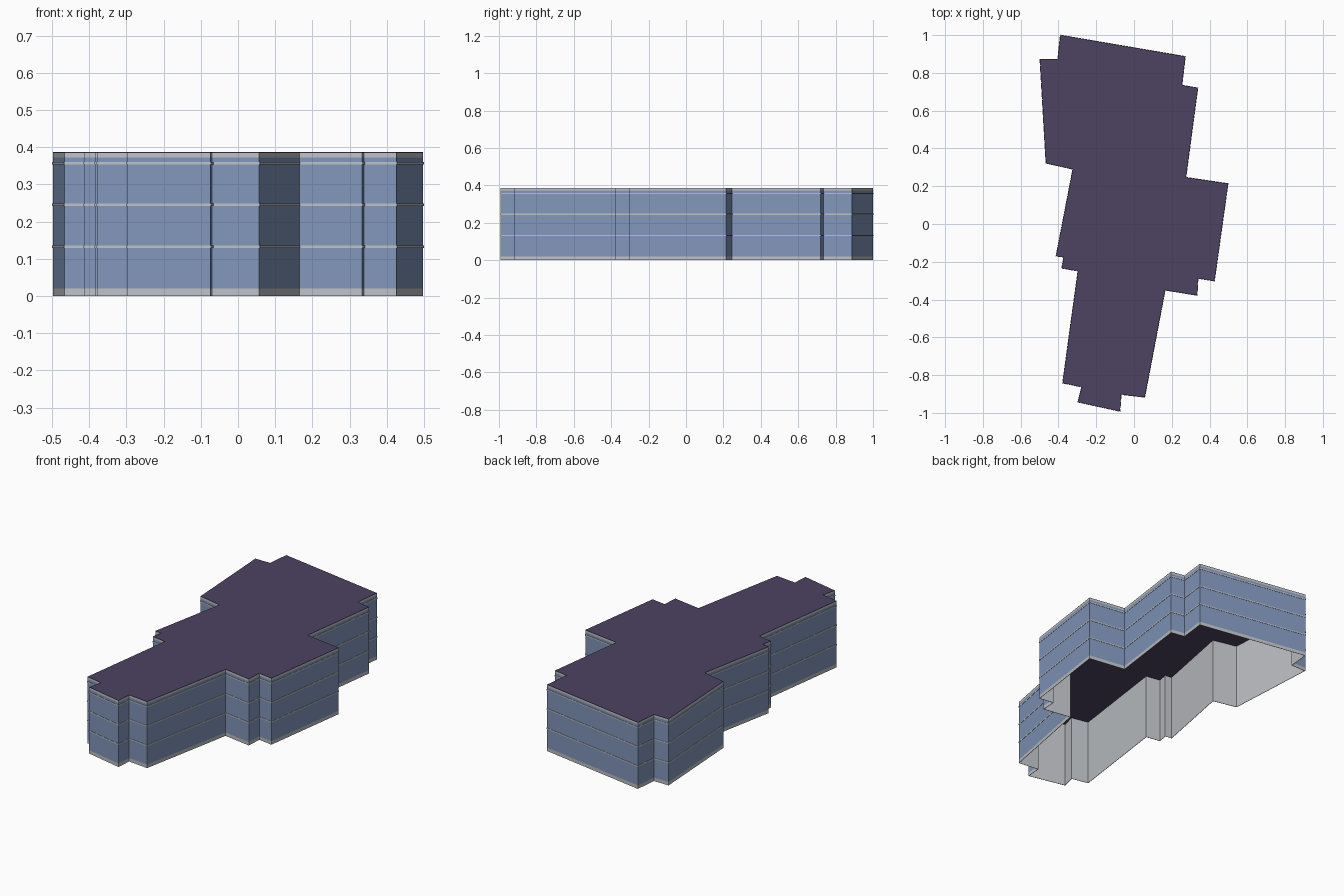
import bpy
import bmesh
from mathutils import Vector

cube = bpy.data.objects.get("Cube")
if cube:
    bpy.data.objects.remove(cube, do_unlink=True)

# Footprint, clockwise from the back corner
OUTLINE = [
    (-0.39, 1.0), (0.272, 0.887), (0.254, 0.735), (0.338, 0.72), (0.275, 0.247),
    (0.498, 0.214), (0.426, -0.302), (0.339, -0.288), (0.334, -0.378), (0.165, -0.35),
    (0.057, -0.917), (-0.068, -0.903), (-0.074, -0.992), (-0.297, -0.943), (-0.277, -0.863),
    (-0.378, -0.842), (-0.297, -0.249), (-0.383, -0.234), (-0.372, -0.175), (-0.413, -0.17),
    (-0.324, 0.29), (-0.466, 0.322), (-0.498, 0.871), (-0.404, 0.871),
]
HEIGHT = 0.387


def srgb(*rgb):
    return [((c / 255 + 0.055) / 1.055) ** 2.4 for c in rgb] + [1.0]


def material(name, colour):
    mat = bpy.data.materials.new(name)
    mat.use_nodes = True
    mat.diffuse_color = colour
    mat.node_tree.nodes["Principled BSDF"].inputs["Base Color"].default_value = colour
    return mat


glass = material("blue glass", srgb(130, 151, 188))
trim = material("light grey trim", srgb(190, 193, 197))
roofing = material("dark purple roofing", srgb(77, 66, 98))


def offset_outline(distance):
    """Footprint moved outward by a distance, with mitred corners."""
    points = [Vector(p) for p in OUTLINE]
    result = []
    for i, p in enumerate(points):
        before = (p - points[i - 1]).normalized()
        after = (points[(i + 1) % len(points)] - p).normalized()
        n1 = Vector((-before.y, before.x))
        n2 = Vector((-after.y, after.x))
        result.append(p + (n1 + n2) * distance / (1 + n1.dot(n2)))
    return result


def finish(bm, name, mats):
    mesh = bpy.data.meshes.new(name)
    bm.to_mesh(mesh)
    bm.free()
    for mat in mats:
        mesh.materials.append(mat)
    obj = bpy.data.objects.new(name, mesh)
    bpy.context.collection.objects.link(obj)
    return obj


def wall_ring(name, levels, indices, mats, offset, thickness):
    """Vertical wall around the footprint, one material index per level."""
    bm = bmesh.new()
    outline = offset_outline(offset)
    loops = [[bm.verts.new((p.x, p.y, z)) for p in outline] for z in levels]
    for low, high, index in zip(loops, loops[1:], indices):
        for i in range(len(outline)):
            j = (i + 1) % len(outline)
            bm.faces.new((low[j], low[i], high[i], high[j])).material_index = index
    obj = finish(bm, name, mats)
    solid = obj.modifiers.new("thickness", "SOLIDIFY")
    solid.thickness = thickness
    solid.offset = -1
    solid.material_offset = len(mats) - 1
    solid.material_offset_rim = len(mats) - 1
    return obj


# Glass walls with grey base and top bands, grey on the inside
wall_ring("walls", [0, 0.02, 0.373, HEIGHT - 0.002], [1, 0, 1], [glass, trim], 0, 0.003)

# Floor ledges
for number, z in enumerate((0.132, 0.245, 0.357), 1):
    wall_ring(f"floor_ledge_{number}", [z - 0.0035, z + 0.0035], [0], [trim], 0.002, 0.0025)

# Roof slab
bm = bmesh.new()
face = bm.faces.new([bm.verts.new((p.x, p.y, HEIGHT - 0.002)) for p in offset_outline(0)])
slab = bmesh.ops.extrude_face_region(bm, geom=[face])
top = [v for v in slab["geom"] if isinstance(v, bmesh.types.BMVert)]
bmesh.ops.translate(bm, verts=top, vec=(0, 0, 0.002))
bmesh.ops.recalc_face_normals(bm, faces=bm.faces)
finish(bm, "roof", [roofing])
